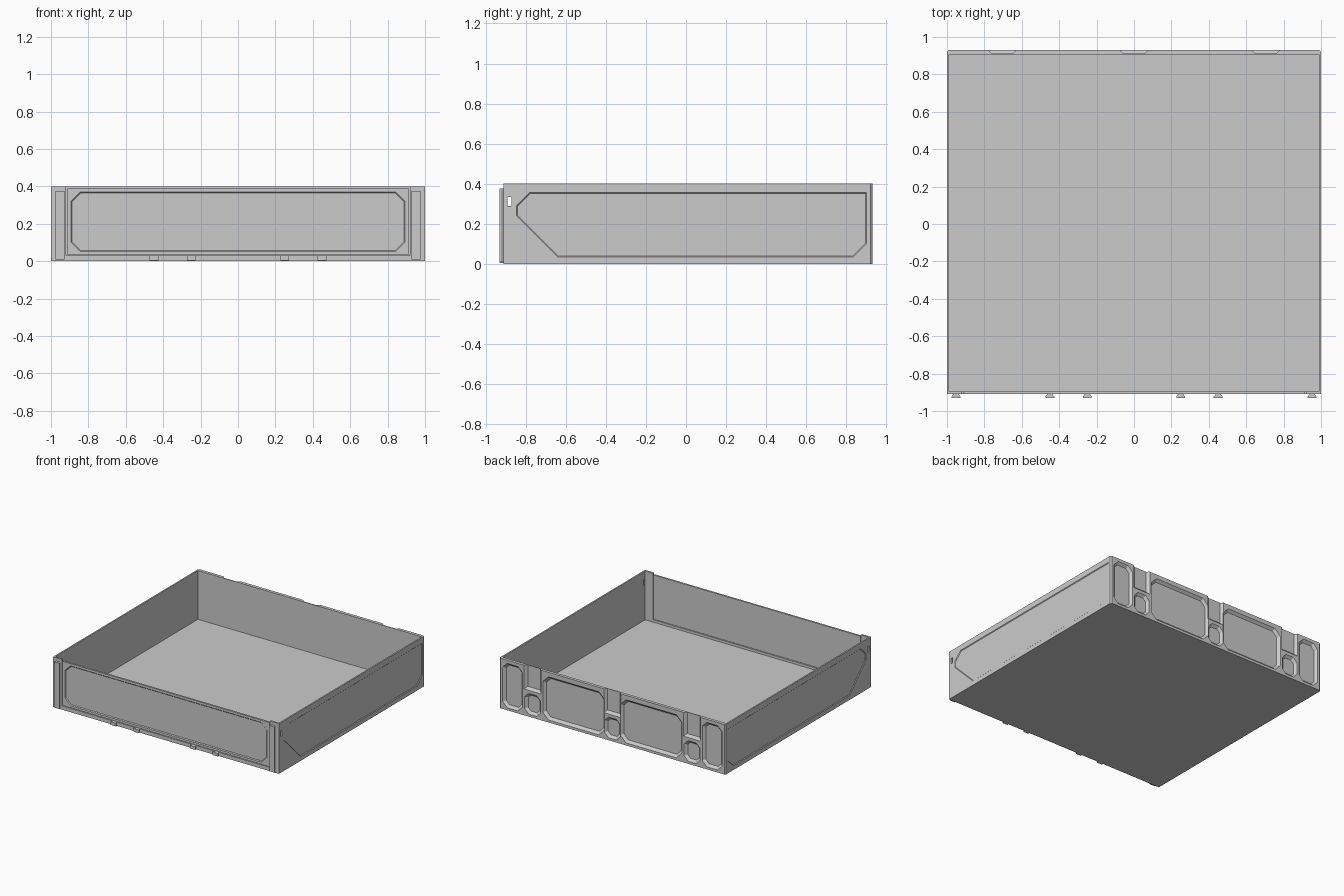
import bpy, bmesh
from mathutils import Vector

if "Cube" in bpy.data.objects:
    bpy.data.objects.remove(bpy.data.objects["Cube"])


def loft(name, ring_a, ring_b):
    """Closed solid between two matching rings of points."""
    bm = bmesh.new()
    a = [bm.verts.new(p) for p in ring_a]
    b = [bm.verts.new(p) for p in ring_b]
    n = len(a)
    bm.faces.new(a)
    bm.faces.new(b)
    for i in range(n):
        j = (i + 1) % n
        bm.faces.new((a[i], a[j], b[j], b[i]))
    bmesh.ops.recalc_face_normals(bm, faces=bm.faces)
    me = bpy.data.meshes.new(name)
    bm.to_mesh(me)
    bm.free()
    ob = bpy.data.objects.new(name, me)
    bpy.context.collection.objects.link(ob)
    return ob


def prism(name, pts, z0, z1):
    return loft(name, [(x, y, z0) for x, y in pts], [(x, y, z1) for x, y in pts])


def box(name, x0, x1, y0, y1, z0, z1):
    return prism(name, [(x0, y0), (x1, y0), (x1, y1), (x0, y1)], z0, z1)


def inset(pts, d):
    """Shrink a convex counter-clockwise polygon by d."""
    out = []
    for i in range(len(pts)):
        p, q, r = Vector(pts[i - 1]), Vector(pts[i]), Vector(pts[(i + 1) % len(pts)])
        e, f = (q - p).normalized(), (r - q).normalized()
        n1, n2 = Vector((-e.y, e.x)), Vector((-f.y, f.x))
        out.append(q + (n1 + n2) * (d / (1 + n1.dot(n2))))
    return out


def recess(pts, depth, slope, place):
    """Cutter with sloping walls; place maps (u, v, depth) to 3D."""
    eps = 0.004
    return loft("recess_cutter",
                [place(u, v, -eps) for u, v in inset(pts, -slope * eps)],
                [place(u, v, depth) for u, v in inset(pts, slope * depth)])


def cut(ob, cutter):
    m = ob.modifiers.new("cut", "BOOLEAN")
    m.operation, m.solver, m.object = "DIFFERENCE", "EXACT", cutter
    bpy.context.view_layer.objects.active = ob
    bpy.ops.object.modifier_apply(modifier=m.name)
    bpy.data.objects.remove(cutter)


def octagon(x0, x1, z0, z1, c):
    return [(x0 + c, z0), (x1 - c, z0), (x1, z0 + c), (x1, z1 - c),
            (x1 - c, z1), (x0 + c, z1), (x0, z1 - c), (x0, z0 + c)]


def front(u, v, d):
    return (u, -0.91 + d, v)


def back(u, v, d):
    return (u, 0.93 - d, v)


# Tray body with chamfered rear corners, hollow inside, door opening in front
tray = prism("tray_body", [(-1, -0.91), (1, -0.91), (1, 0.92), (0.99, 0.93),
                           (-0.99, 0.93), (-1, 0.92)], 0, 0.4)
cut(tray, box("c", -0.988, 0.988, -0.895, 0.905, 0.01, 0.5))
cut(tray, box("c", -0.92, 0.92, -1, -0.85, 0.03, 0.5))

# Recessed side panels and through slots near the front
side = [(-0.64, 0.035), (0.835, 0.035), (0.9, 0.1), (0.9, 0.355),
        (-0.78, 0.355), (-0.845, 0.29), (-0.845, 0.24)]
for s in (-1, 1):
    cut(tray, recess(side, 0.005, 1, lambda u, v, d: (s * (1 - d), u, v)))
    cut(tray, box("c", s * 1 - 0.03, s * 1 + 0.03, -0.89, -0.872, 0.29, 0.335))

# Rear pockets: end pockets, large pockets, small pockets and top notches
pockets = []
for s in (-1, 1):
    a, b = sorted((s * 0.795, s * 0.97))
    pockets.append(octagon(a, b, 0.02, 0.375, 0.04))
    a, b = sorted((s * 0.07, s * 0.615))
    pockets.append(octagon(a, b, 0.02, 0.365, 0.05))
for x in (-0.705, 0, 0.705):
    pockets.append(octagon(x - 0.07, x + 0.07, 0.02, 0.185, 0.035))
    pockets.append([(x - 0.075, 0.21), (x + 0.075, 0.21),
                    (x + 0.075, 0.5), (x - 0.075, 0.5)])
for p in pockets:
    cut(tray, recess(p, 0.019, 1.0, back))

# Front door with recessed octagonal panel
door = box("front_door", -0.914, 0.914, -0.91, -0.895, 0.035, 0.388)
cut(door, recess(octagon(-0.893, 0.893, 0.052, 0.37, 0.05), 0.006, 1, front))


# Dovetail posts at the corners and small tabs along the bottom
def dovetail(name, x, z0, z1):
    prism(name, [(x - 0.024, -0.93), (x + 0.024, -0.93), (x + 0.024, -0.924),
                 (x + 0.013, -0.908), (x - 0.013, -0.908), (x - 0.024, -0.924)], z0, z1)


for s in (-1, 1):
    dovetail("corner_post", s * 0.952, 0.01, 0.375)
    for x in (0.25, 0.45):
        dovetail("hinge_tab", s * x, 0.005, 0.03)
